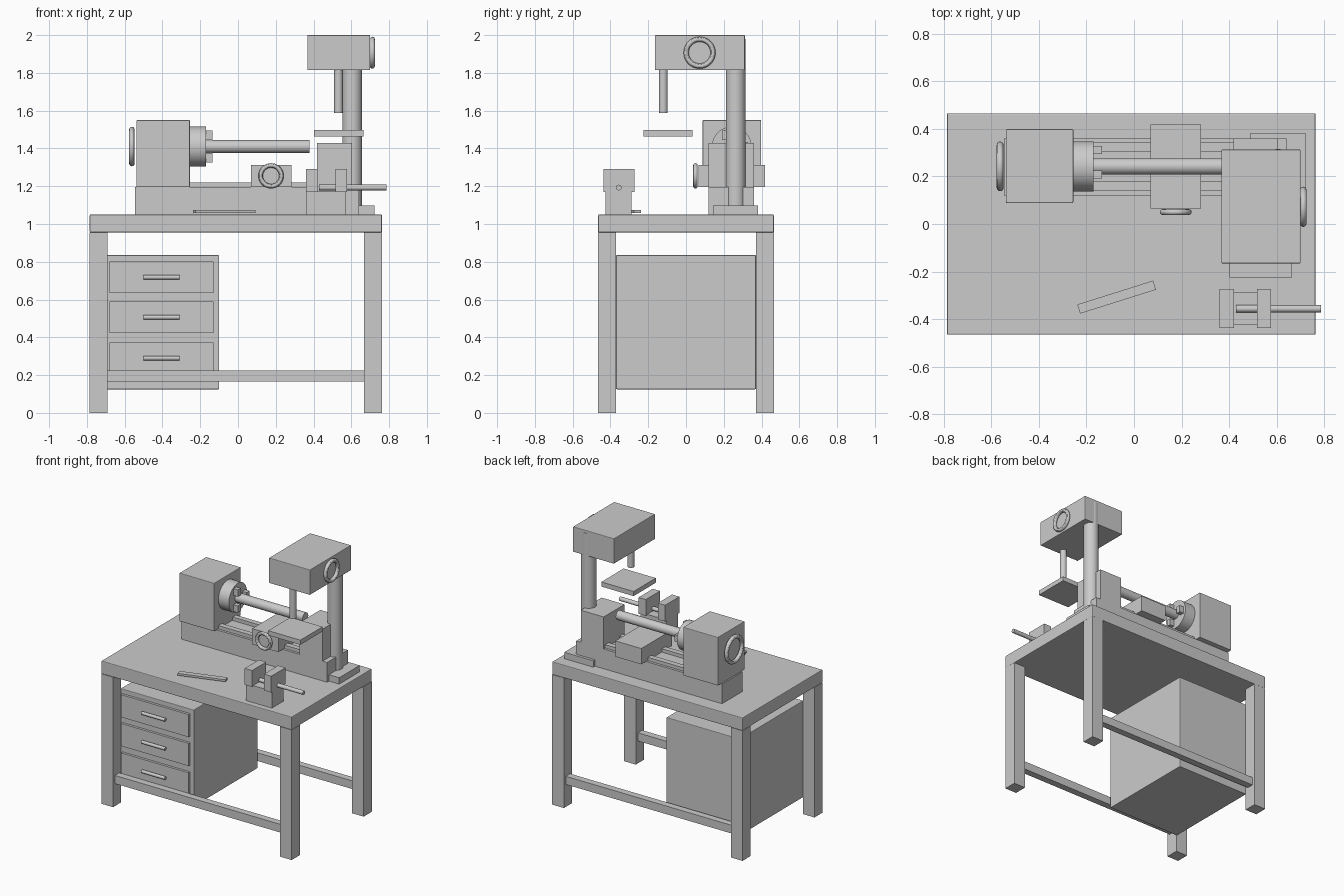
import bpy
from math import radians, pi, cos, sin

if "Cube" in bpy.data.objects:
    bpy.data.objects.remove(bpy.data.objects["Cube"])


def box(name, x, y, z, bevel=0.0, rot=0.0):
    """Box from (min, max) ranges on each axis."""
    c = [(r[0] + r[1]) / 2 for r in (x, y, z)]
    bpy.ops.mesh.primitive_cube_add(size=1, location=c)
    o = bpy.context.object
    o.name = name
    o.scale = [r[1] - r[0] for r in (x, y, z)]
    bpy.ops.object.transform_apply(location=False, rotation=False, scale=True)
    o.rotation_euler.z = rot
    if bevel:
        m = o.modifiers.new("bevel", 'BEVEL')
        m.width = bevel
        m.segments = 2
    return o


AXIS = {'x': (0, pi / 2, 0), 'y': (pi / 2, 0, 0), 'z': (0, 0, 0)}


def rod(name, axis, r, start, end, a, b, sides=32):
    """Cylinder along an axis; a, b are the two other coordinates in order."""
    mid = (start + end) / 2
    loc = {'x': (mid, a, b), 'y': (a, mid, b), 'z': (a, b, mid)}[axis]
    bpy.ops.mesh.primitive_cylinder_add(vertices=sides, radius=r, depth=end - start,
                                        location=loc, rotation=AXIS[axis])
    o = bpy.context.object
    o.name = name
    bpy.ops.object.shade_smooth_by_angle()
    return o


def wheel(name, axis, loc, major, minor):
    bpy.ops.mesh.primitive_torus_add(location=loc, rotation=AXIS[axis], major_radius=major,
                                     minor_radius=minor, major_segments=40, minor_segments=12)
    bpy.context.object.name = name
    bpy.ops.object.shade_smooth_by_angle()


# Workbench
box("bench_top", (-.785, .762), (-.465, .465), (.955, 1.05), .005)
for side, xr in (("left", (-.785, -.69)), ("right", (.667, .762))):
    for face, yr in (("front", (-.465, -.37)), ("back", (.37, .465))):
        box(f"{face}_{side}_leg", xr, yr, (0, .955))
for face, y in (("front", -.418), ("back", .418)):
    box(f"{face}_stretcher", (-.69, .667), (y - .025, y + .025), (.165, .225))

# Drawer cabinet
box("drawer_cabinet", (-.695, -.10), (-.37, .37), (.125, .835), .004)
for i, z in enumerate((.718, .506, .290)):
    box(f"drawer_front_{i}", (-.68, -.13), (-.388, -.365), (z - .083, z + .083))
    rod(f"drawer_handle_{i}", 'x', .012, -.50, -.31, -.40, z, 16)

# Lathe bed with two rails
box("lathe_bed", (-.545, .64), (.12, .36), (1.05, 1.195))
for face, y in (("front", .158), ("back", .322)):
    box(f"{face}_bed_rail", (-.535, .60), (y - .02, y + .02), (1.19, 1.22))

# Headstock, chuck and workpiece
CY, CZ = .242, 1.41
box("headstock", (-.538, -.255), (.088, .398), (1.195, 1.55), .004)
wheel("headstock_wheel", 'x', (-.562, CY, CZ), .09, .0145)
rod("chuck", 'x', .105, -.258, -.17, CY, CZ, 48)
for i in range(3):
    t = radians(120 * i)
    jy, jz = CY + .068 * cos(t), CZ + .068 * sin(t)
    box(f"chuck_jaw_{i}", (-.175, -.135), (jy - .017, jy + .017), (jz - .025, jz + .025))
rod("workpiece", 'x', .034, -.17, .378, CY, CZ)

# Carriage and tailstock
box("carriage", (.07, .282), (.065, .418), (1.197, 1.313))
wheel("carriage_wheel", 'y', (.175, .050, 1.255), .055, .012)
box("tailstock", (.417, .603), (.118, .36), (1.195, 1.43))

# Drill press
box("drill_base", (.487, .723), (.142, .38), (1.05, 1.097))
rod("drill_column", 'z', .052, 1.05, 1.98, .605, .263)
box("drill_head", (.367, .70), (-.165, .312), (1.815, 2.0), .004)
wheel("drill_wheel", 'x', (.711, .072, 1.907), .071, .0135)
rod("drill_quill", 'z', .023, 1.587, 1.82, .532, -.12)
box("drill_table", (.402, .664), (-.224, .034), (1.463, 1.497))

# Bench vise
box("vise_base", (.362, .573), (-.425, -.288), (1.05, 1.175))
for side, xr in (("fixed", (.36, .42)), ("moving", (.517, .576))):
    box(f"vise_{side}_jaw", xr, (-.437, -.272), (1.17, 1.29))
rod("vise_screw", 'x', .015, .428, .785, -.356, 1.193, 20)

# Loose hand tool on the bench
box("hand_file", (-.24, .094), (-.327, -.287), (1.058, 1.073), rot=radians(17.5))
